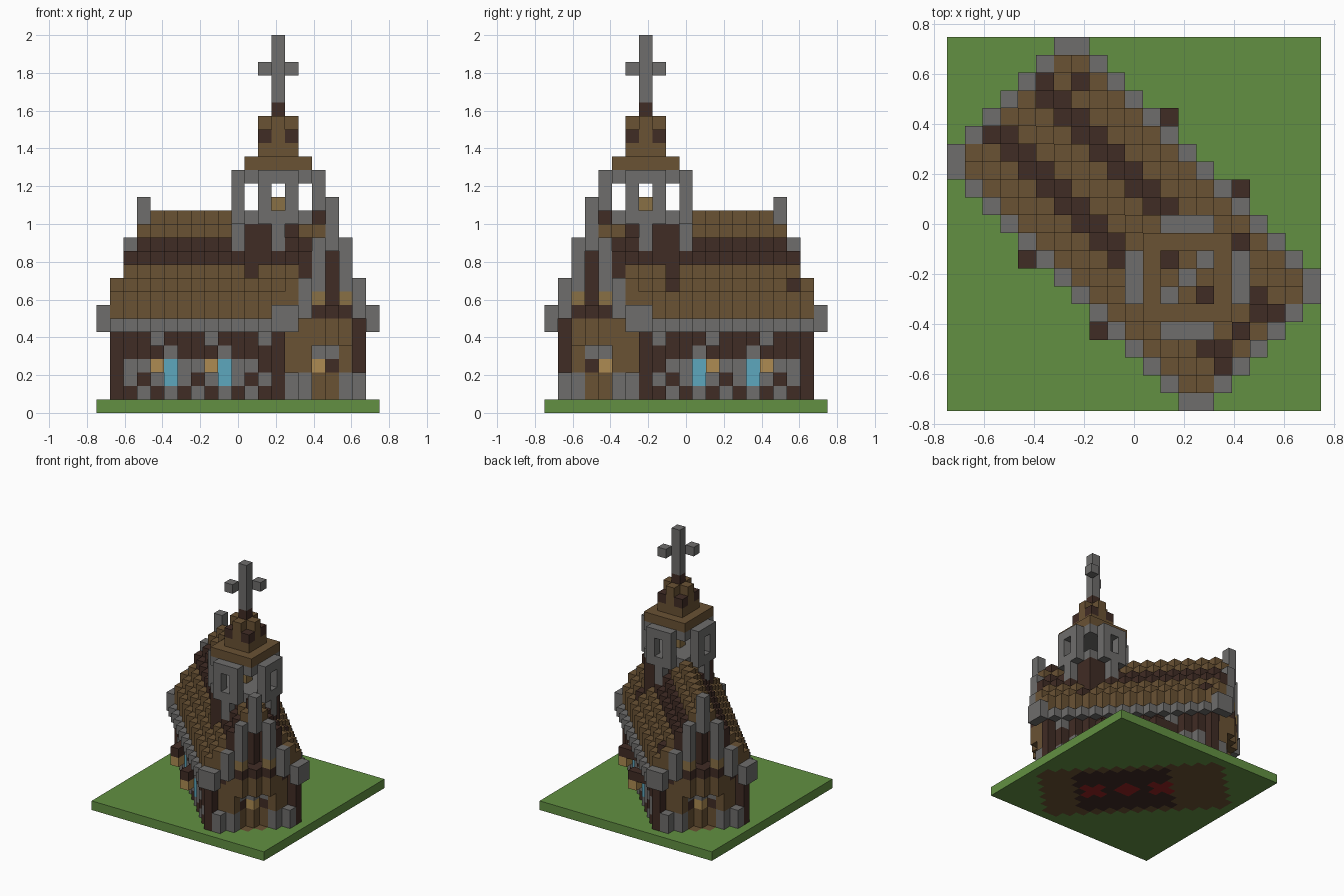
import bpy
import bmesh

cube = bpy.data.objects.get("Cube")
if cube:
    bpy.data.objects.remove(cube, do_unlink=True)

N = 21                # blocks along each side of the ground
S = 1.5 / N           # block size
COLOURS = {
    "grass green": (0.122, 0.279, 0.054),
    "stone grey": (0.156, 0.153, 0.149),
    "plank brown": (0.144, 0.084, 0.034),
    "dark timber": (0.051, 0.025, 0.018),
    "window blue": (0.11, 0.386, 0.515),
    "lantern gold": (0.42, 0.26, 0.085),
    "trim tan": (0.25, 0.16, 0.06),
    "carpet red": (0.305, 0.017, 0.017),
}
GREEN, STONE, PLANK, DARK, BLUE, GOLD, TAN, RED = range(len(COLOURS))

materials = []
for name, rgb in COLOURS.items():
    m = bpy.data.materials.new(name)
    m.use_nodes = True
    m.diffuse_color = (*rgb, 1)
    shader = m.node_tree.nodes["Principled BSDF"]
    shader.inputs["Base Color"].default_value = (*rgb, 1)
    shader.inputs["Roughness"].default_value = 0.9
    materials.append(m)

blocks = {}           # (column, row, layer) -> (part, colour)


def put(part, i, r, layers, colour):
    for k in layers:
        blocks[i, r, k] = (part, colour)


def span(a, b):
    return range(a, b + 1)


def side_colour(p, k):
    """Timber framing and windows along the nave; p counts along the wall."""
    if p in (1, 13):
        return DARK
    if p in (5, 9) and k in (2, 3):
        return BLUE
    if k == 5:
        return STONE if p % 4 == 0 else DARK
    if k == 4:
        return STONE if p % 4 == 1 else DARK
    if k == 3:
        return DARK if p == 12 else STONE
    if k == 2:
        return DARK if p % 4 == 3 else STONE
    return DARK if p % 2 == 0 else STONE


def end_colour(w, k):
    """End wall: doorway in the middle, stone sides, planks above."""
    if w >= 6:
        return DARK
    if w <= 2:
        return PLANK if k <= 2 else STONE if k == 4 else DARK
    return STONE if k <= 2 else PLANK


# The church stands diagonally: u runs across it, e is distance from its middle
for i in range(N):
    for r in range(N):
        u, a = i - r, i + r
        w, e = abs(u), abs(a - 20)

        # Ground with the floor let into it
        floor = GREEN
        if w <= 6 and e <= 13:
            floor = PLANK
            if w <= 5 and 15 <= a <= 28:
                floor = RED if w <= 1 and a % 5 < 3 else DARK
        put("ground", i, r, [0], floor)

        # Walls
        if w <= 6 and e <= 12:
            for k in span(1, 5):
                c = end_colour(w, k) if e >= 11 else side_colour(min(i, r) + 1 - 1, k)
                put("walls", i, r, [k], c)
            put("attic", i, r, span(6, 13 - w), DARK)

        # Stepped roof and eaves
        if w <= 7 and e <= 13:
            top = 6 if w == 7 else 14 - w
            colour = STONE if w == 7 else DARK if w in (2, 3) else PLANK
            put("roof", i, r, span(max(6, top - 1), top), colour)
            if w == 7 and e == 13:
                put("gable_stones", i, r, [7], STONE)

        # Gable stones at each end, rising to the middle
        if e == 14 and w <= 6:
            low, high = {0: (12, 15), 2: (9, 12), 4: (7, 9), 6: (6, 7)}[w]
            put("gable_stones", i, r, span(low, high), STONE)

        # Porch canopy and side posts
        if (e == 14 and w <= 2) or (e == 13 and w <= 3):
            put("porch", i, r, [5, 6], PLANK)
            put("porch", i, r, [7], DARK)
        if e == 14 and w == 2:
            put("porch", i, r, [8], TAN)
        if e == 13 and w in (3, 5):
            put("porch", i, r, [1, 2], STONE)
            if w == 3:
                put("porch", i, r, [3, 4], PLANK)
        if e == 12 and w == 0:
            put("door_lantern", i, r, [3], GOLD)

        # Bracketed lanterns on the long sides
        if w in (7, 8) and min(i, r) in (4, 8):
            put("lantern_brackets", i, r, [4], DARK)
            if w == 8:
                put("side_lanterns", i, r, [3], GOLD)

        # Bell tower
        dx, dy = abs(i - 13), abs(r - 13)
        near, far = sorted((dx, dy))
        if far <= 2:
            put("tower_base", i, r, span(10, 13), DARK)
            put("spire", i, r, [18], PLANK)
        if far == 3 and near == 0:
            put("tower_base", i, r, [12, 13], STONE)
        if far <= 3 and near + far <= 4:
            put("belfry", i, r, [14, 17], STONE)
            if far == 3 and near == 1:
                put("belfry", i, r, [15, 16], STONE)

        # Spire tiers
        if far <= 1:
            put("spire", i, r, [19], PLANK)
            put("spire", i, r, [20], DARK if near else PLANK)
            if near == 0:
                put("spire", i, r, [21], PLANK)

put("bell", 13, 13, [15], TAN)
put("spire", 13, 13, [22], DARK)
put("cross", 13, 13, span(23, 27), STONE)
for s in (-1, 1):
    put("cross", 13 + s, 13 - s, [25], STONE)
put("roof", 16, 16, [14], DARK)
for i, r in ((7, 2), (16, 11)):
    put("roof", i, r, [9], DARK)

# Each face: direction to the neighbour and its corners, seen from outside
FACES = []
for axis in range(3):
    b, c = (axis + 1) % 3, (axis + 2) % 3
    for sign in (0, 1):
        loop = []
        for p, q in ((0, 0), (1, 0), (1, 1), (0, 1)):
            corner = [0, 0, 0]
            corner[axis], corner[b], corner[c] = sign, p, q
            loop.append(corner)
        step = [0, 0, 0]
        step[axis] = 2 * sign - 1
        FACES.append((step, loop if sign else loop[::-1]))


def build(part):
    """Make one object from the exposed faces of a part's blocks."""
    bm = bmesh.new()
    corners = {}
    for (i, r, k), (owner, colour) in blocks.items():
        if owner != part:
            continue
        x, y, z = i, N - 1 - r, k
        for (sx, sy, sz), loop in FACES:
            if (i + sx, r - sy, k + sz) in blocks:
                continue
            verts = []
            for cx, cy, cz in loop:
                key = (x + cx, y + cy, z + cz)
                if key not in corners:
                    corners[key] = bm.verts.new(
                        ((key[0] - N / 2) * S, (key[1] - N / 2) * S, key[2] * S))
                verts.append(corners[key])
            bm.faces.new(verts).material_index = colour
    mesh = bpy.data.meshes.new(part)
    bm.to_mesh(mesh)
    bm.free()
    for m in materials:
        mesh.materials.append(m)
    bpy.context.collection.objects.link(bpy.data.objects.new(part, mesh))


for part in sorted({owner for owner, _ in blocks.values()}):
    build(part)
